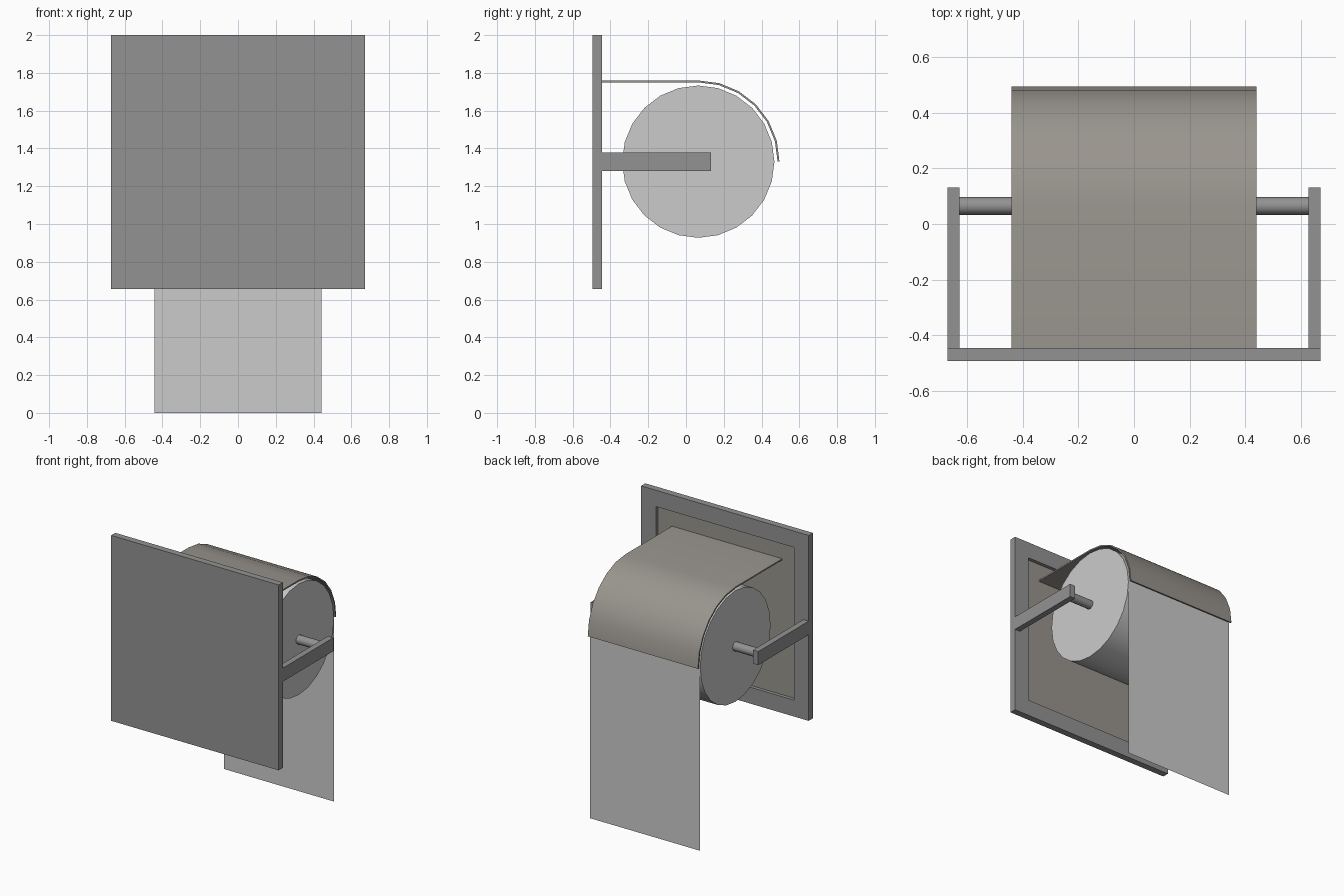
import bpy, bmesh, math
from mathutils import Matrix, Vector

if "Cube" in bpy.data.objects:
    bpy.data.objects.remove(bpy.data.objects["Cube"])

AXIS_Y, AXIS_Z = 0.065, 1.33      # roll axis
HALF_W = 0.442                    # half width of roll, sheet and cover


def material(name, rgb):
    m = bpy.data.materials.new(name)
    m.diffuse_color = (*rgb, 1)
    m.use_nodes = True
    m.node_tree.nodes["Principled BSDF"].inputs["Base Color"].default_value = m.diffuse_color
    return m


metal = material("metal", (0.29, 0.29, 0.29))
warm_metal = material("warm_metal", (0.32, 0.30, 0.27))
paper = material("paper", (0.8, 0.8, 0.8))


def finish(name, bm, mats, smooth=False):
    bmesh.ops.recalc_face_normals(bm, faces=bm.faces)
    me = bpy.data.meshes.new(name)
    bm.to_mesh(me)
    bm.free()
    ob = bpy.data.objects.new(name, me)
    bpy.context.collection.objects.link(ob)
    for m in mats:
        me.materials.append(m)
    if smooth:
        bpy.ops.object.select_all(action='DESELECT')
        ob.select_set(True)
        bpy.context.view_layer.objects.active = ob
        bpy.ops.object.shade_smooth_by_angle(angle=math.radians(35))
    return ob


def box_mesh(lo, hi):
    lo, hi = Vector(lo), Vector(hi)
    bm = bmesh.new()
    bmesh.ops.create_cube(bm, size=1, matrix=Matrix.Translation((lo + hi) / 2)
                          @ Matrix.Diagonal((*(hi - lo), 1)))
    return bm


def cylinder(name, radius, half_len, sides, mat):
    bm = bmesh.new()
    bmesh.ops.create_cone(bm, cap_ends=True, segments=sides, radius1=radius,
                          radius2=radius, depth=2 * half_len,
                          matrix=Matrix.Translation((0, AXIS_Y, AXIS_Z))
                          @ Matrix.Rotation(math.pi / 2, 4, 'Y'))
    return finish(name, bm, [mat], True)


# Wall plate with a shallow square recess on the roll side
bm = box_mesh((-0.672, -0.494, 0.655), (0.672, -0.446, 2.0))
bm.normal_update()
panel = max(bm.faces, key=lambda f: f.normal.y)
bmesh.ops.inset_region(bm, faces=[panel], thickness=0.168)
bmesh.ops.inset_region(bm, faces=[panel], thickness=0, depth=-0.025)
panel.material_index = 1
finish("wall_plate", bm, [metal, warm_metal])

# Arms and the rod between them
for side, name in ((-1, "left_arm"), (1, "right_arm")):
    x0, x1 = sorted((side * 0.629, side * 0.672))
    finish(name, box_mesh((x0, -0.446, 1.28), (x1, 0.132, 1.378)), [metal])
cylinder("rod", 0.032, 0.63, 24, metal)

# Paper roll
cylinder("paper_roll", 0.403, HALF_W, 24, paper)

# Hanging sheet, a single thin plane
bm = bmesh.new()
y = AXIS_Y + 0.403
bm.faces.new([bm.verts.new(p) for p in
              ((-HALF_W, y, 0), (HALF_W, y, 0),
               (HALF_W, y, AXIS_Z), (-HALF_W, y, AXIS_Z))])
finish("hanging_sheet", bm, [paper])

# Curved cover: flat from the plate, then a quarter arc over the roll


def cover_line(r):
    arc = [(AXIS_Y + r * math.sin(a), AXIS_Z + r * math.cos(a))
           for a in (math.radians(15 * i) for i in range(7))]
    return [(-0.471, AXIS_Z + r)] + arc


bm = bmesh.new()
outer, inner = cover_line(0.43), cover_line(0.42)
rows = [[bm.verts.new((x, *p)) for p in line]
        for x, line in ((-HALF_W, outer), (HALF_W, outer),
                        (HALF_W, inner), (-HALF_W, inner))]
for k in range(4):
    a, b = rows[k], rows[(k + 1) % 4]
    for i in range(len(a) - 1):
        bm.faces.new((a[i], b[i], b[i + 1], a[i + 1]))
for end in (0, -1):
    bm.faces.new([r[end] for r in rows])
finish("cover", bm, [warm_metal], True)
